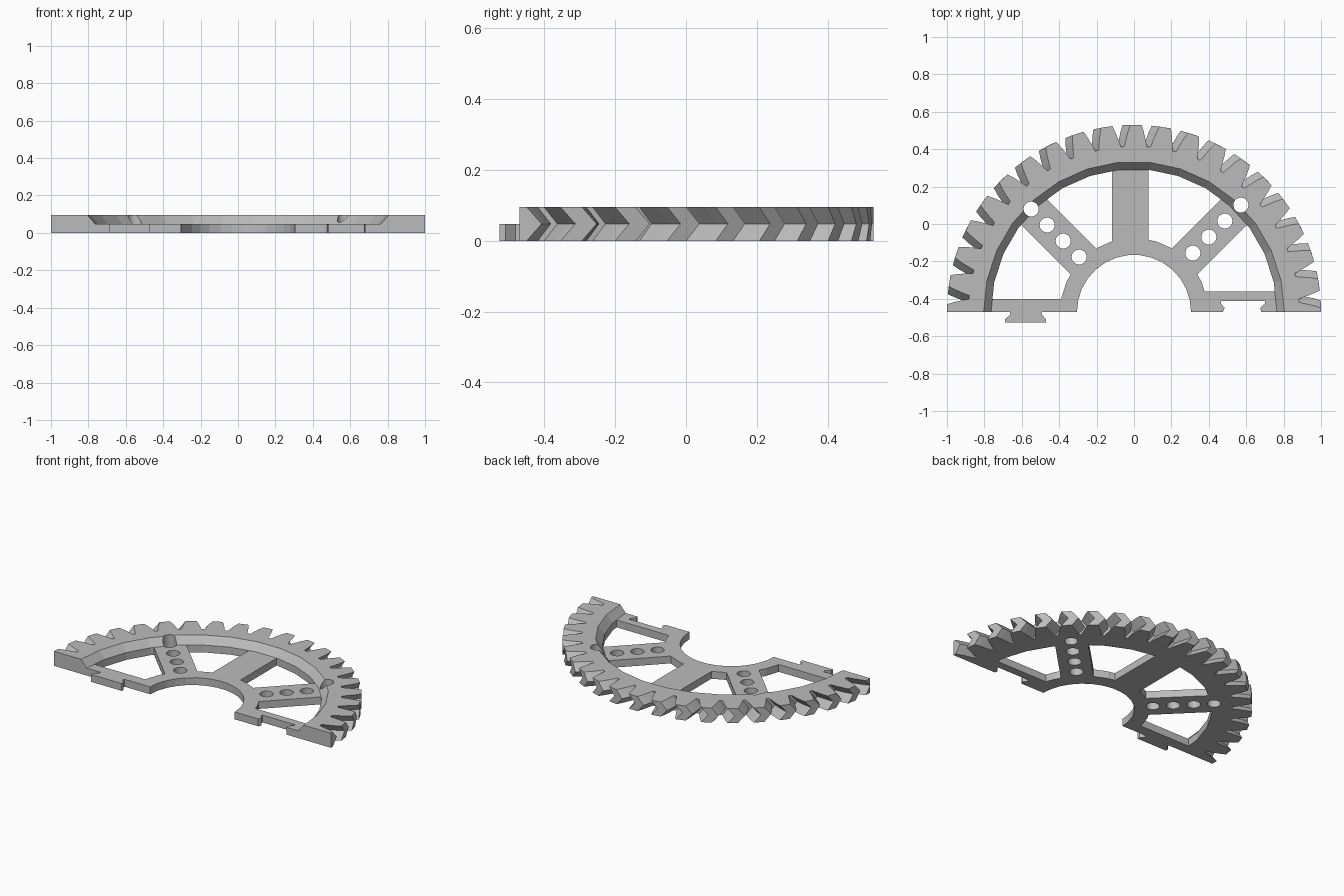
import bpy, bmesh
from math import sin, cos, radians
from mathutils import Matrix, Vector

if "Cube" in bpy.data.objects:
    bpy.data.objects.remove(bpy.data.objects["Cube"], do_unlink=True)

CY = -0.47            # gear axis
WEB, TOP = 0.048, 0.095
TEETH, TWIST = 40, 2.4
SIDES = 30

grey = bpy.data.materials.new("plain_grey")
grey.use_nodes = True
grey.diffuse_color = (0.5, 0.5, 0.5, 1)
grey.node_tree.nodes["Principled BSDF"].inputs["Base Color"].default_value = (0.5, 0.5, 0.5, 1)


def polar(r, deg):
    return Vector((r * cos(radians(deg)), CY + r * sin(radians(deg))))


def arc(r, start, end, sides=SIDES):
    n = round(sides * abs(end - start) / 360)
    return [polar(r, start + (end - start) * i / n) for i in range(n + 1)]


def loft(name, layers):
    """Closed solid through outlines given as (points, z)."""
    bm = bmesh.new()
    rings = [[bm.verts.new((p[0], p[1], z)) for p in pts] for pts, z in layers]
    n = len(rings[0])
    for low, high in zip(rings, rings[1:]):
        for i in range(n):
            j = (i + 1) % n
            bm.faces.new((low[i], low[j], high[j], high[i]))
    bm.faces.new(rings[0][::-1])
    bm.faces.new(rings[-1])
    bmesh.ops.recalc_face_normals(bm, faces=bm.faces)
    mesh = bpy.data.meshes.new(name)
    bm.to_mesh(mesh)
    bm.free()
    mesh.materials.append(grey)
    obj = bpy.data.objects.new(name, mesh)
    bpy.context.collection.objects.link(obj)
    return obj


def prism(name, pts, z0=0, z1=WEB):
    return loft(name, [(pts, z0), (pts, z1)])


def combine(target, tool, operation):
    mod = target.modifiers.new(operation.lower(), 'BOOLEAN')
    mod.operation, mod.solver, mod.object = operation, 'EXACT', tool
    bpy.context.view_layer.objects.active = target
    bpy.ops.object.modifier_apply(modifier=mod.name)
    bpy.data.objects.remove(tool, do_unlink=True)


def gear_outline(offset):
    tooth = [(0.885, 3.9), (0.925, 3.2), (0.965, 2.5), (1.0, 1.75)]
    side = [(r, -a) for r, a in tooth] + [(r, a) for r, a in reversed(tooth)]
    return [polar(r, offset + a + 360 / TEETH * k) for k in range(TEETH) for r, a in side]


def spoke(name, angle, shift=0, width=0.195):
    along = polar(1, angle) - Vector((0, CY))
    across = Vector((-along.y, along.x))
    base = Vector((0, CY)) + across * shift
    return prism(name, [base + along * r + across * s * width / 2
                        for r, s in ((0.35, -1), (0.78, -1), (0.78, 1), (0.35, 1))])


# Toothed rim with herringbone teeth, chamfered bore and a straight cut
gear = loft("half_gear", [(gear_outline(-0.6), 0), (gear_outline(-0.6 + TWIST), WEB),
                          (gear_outline(-0.6), TOP)])


def circle(r):
    return arc(r, 0, 360)[:-1]


slope = (0.804 - 0.764) / (TOP - WEB)
bore = loft("bore", [(circle(0.764), -0.1), (circle(0.764), WEB),
                     (circle(0.764 + slope * (0.2 - WEB)), 0.2)])
combine(gear, bore, 'DIFFERENCE')
half = prism("cut_half", [(-2, CY), (-2, -2), (2, -2), (2, CY)], -1, 1)
combine(gear, half, 'DIFFERENCE')

# Flat web: hub, spokes and the two joint bars
hub = prism("hub", arc(0.395, 0, 180) + arc(0.305, 180, 0))
tongue_bar = prism("tongue_bar", [
    (-0.78, CY), (-0.665, CY), (-0.66, -0.482), (-0.69, -0.51), (-0.69, -0.5275),
    (-0.47, -0.5275), (-0.47, -0.51), (-0.495, -0.482), (-0.49, CY),
    (-0.35, CY), (-0.35, -0.4), (-0.78, -0.4)])
groove_bar = prism("groove_bar", [
    (0.35, CY), (0.475, CY), (0.485, -0.45), (0.465, -0.425), (0.465, -0.412),
    (0.7, -0.412), (0.7, -0.425), (0.675, -0.45), (0.68, CY),
    (0.78, CY), (0.78, -0.36), (0.35, -0.36)])
parts = [hub, tongue_bar, groove_bar, spoke("left_spoke", 45),
         spoke("middle_spoke", 90, 0.021), spoke("right_spoke", 135)]
for part in parts:
    combine(gear, part, 'UNION')

# Rows of round holes along the diagonal spokes
for angle, first in ((45, 0.445), (135, 0.415)):
    for i in range(4):
        c = polar(first + 0.121 * i, angle)
        ring = [c + (p - Vector((0, CY))) for p in circle(0.04)]
        combine(gear, prism("hole", ring, -0.1, 0.2), 'DIFFERENCE')
